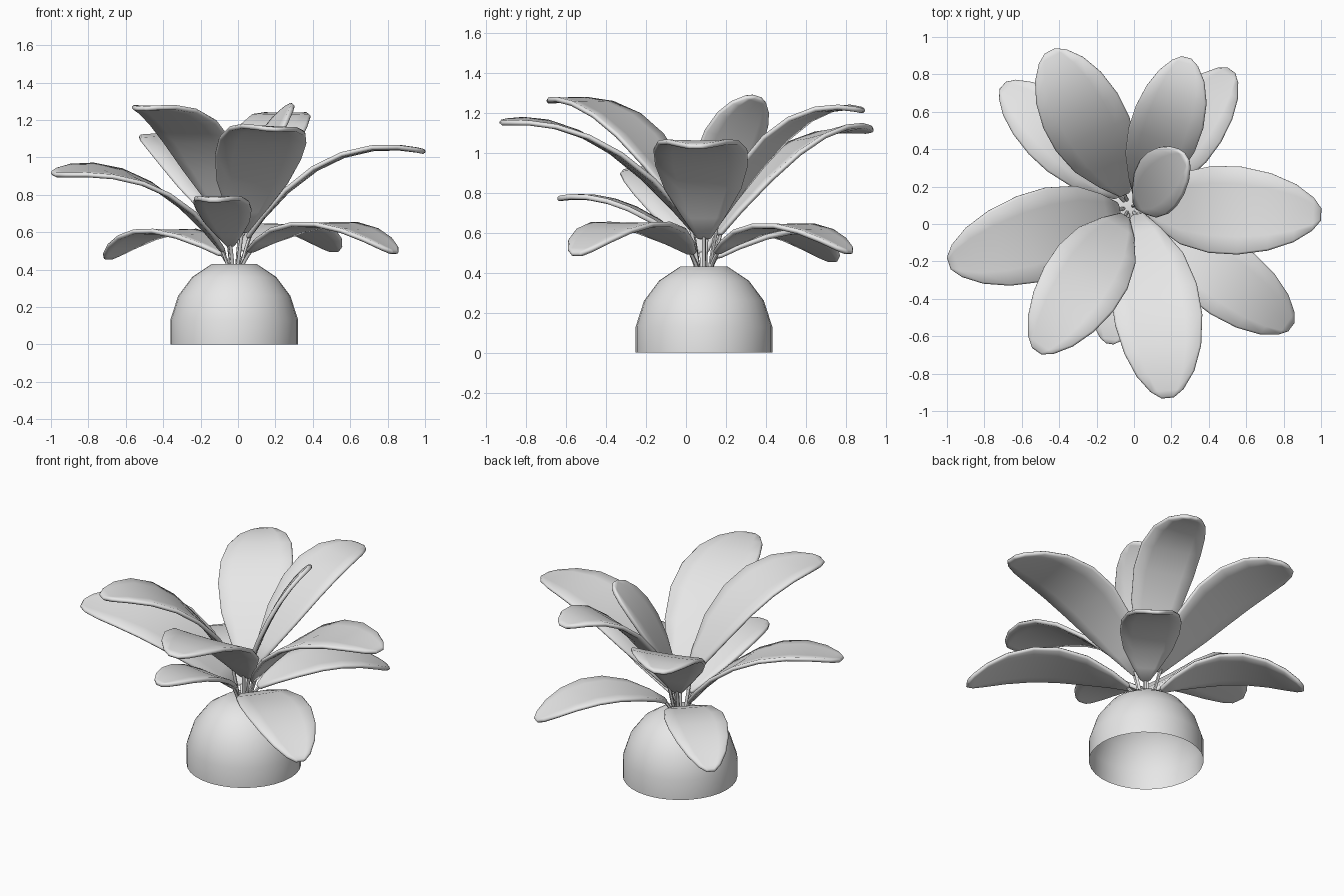
import bpy, bmesh, math
from mathutils import Vector

cube = bpy.data.objects.get("Cube")
if cube:
    bpy.data.objects.remove(cube, do_unlink=True)

grey = bpy.data.materials.new("light_grey")
grey.use_nodes = True
grey.diffuse_color = (0.8, 0.8, 0.8, 1)
grey.node_tree.nodes["Principled BSDF"].inputs["Base Color"].default_value = (0.8, 0.8, 0.8, 1)

CENTRE = Vector((-0.02, 0.09, 0.42))
UP = Vector((0, 0, 1))


def finish(name, bm, angle):
    """Turn a bmesh into a named, smooth-shaded object."""
    mesh = bpy.data.meshes.new(name)
    bm.to_mesh(mesh)
    bm.free()
    mesh.materials.append(grey)
    obj = bpy.data.objects.new(name, mesh)
    bpy.context.collection.objects.link(obj)
    bpy.ops.object.select_all(action="DESELECT")
    obj.select_set(True)
    bpy.context.view_layer.objects.active = obj
    bpy.ops.object.shade_smooth_by_angle(angle=math.radians(angle))
    return obj


def bezier(a, b, c, t):
    return a * (1 - t) ** 2 + b * 2 * t * (1 - t) + c * t * t


def loft(bm, rings, closed):
    """Bridge rows of points with quads."""
    rows = [[bm.verts.new(p) for p in ring] for ring in rings]
    for low, high in zip(rows, rows[1:]):
        count = len(low)
        for i in range(count if closed else count - 1):
            j = (i + 1) % count
            bm.faces.new((low[i], low[j], high[j], high[i]))
    return rows


# Domed pot, open underneath, with a small flat top
def make_pot(sides=32):
    profile = [(0.342, 0), (0.342, 0.13), (0.3, 0.26), (0.225, 0.36), (0.12, 0.43)]
    rings = [[(CENTRE.x + r * math.cos(math.tau * i / sides),
               CENTRE.y + r * math.sin(math.tau * i / sides), z) for i in range(sides)]
             for r, z in profile]
    bm = bmesh.new()
    rows = loft(bm, rings, True)
    bm.faces.new(rows[-1])
    finish("pot", bm, 35)


# Width of the blade along its length: (position, share of half width)
OUTLINE = [(0, 0.14), (0.1, 0.46), (0.25, 0.82), (0.42, 0.99), (0.58, 1),
           (0.74, 0.88), (0.87, 0.66), (0.96, 0.38), (1, 0.14)]


def make_leaf(name, base, bend, tip, half, roll, cup=0.03):
    a, b, c = Vector(base), Vector(bend), Vector(tip)
    rings = []
    for t, share in OUTLINE:
        tangent = ((b - a) * (1 - t) + (c - b) * t).normalized()
        level = tangent.cross(UP).normalized()
        side = level * math.cos(roll) + level.cross(tangent) * math.sin(roll)
        normal = side.cross(tangent)
        mid = bezier(a, b, c, t)
        w = half * share
        rings.append([mid + side * w * u + normal * cup * w * (u * u - 0.4)
                      for u in (-1, -0.6, 0, 0.6, 1)])
    bm = bmesh.new()
    loft(bm, rings, False)
    bmesh.ops.recalc_face_normals(bm, faces=bm.faces)
    leaf = finish(name, bm, 60)
    shell = leaf.modifiers.new("thickness", "SOLIDIFY")
    shell.thickness = 0.026
    shell.offset = 0
    rim = leaf.modifiers.new("soft_rim", "BEVEL")
    rim.width = 0.009
    rim.limit_method = "ANGLE"
    rim.angle_limit = math.radians(50)


# Thin stalk from the pot top into the blade
def make_stem(name, base, bend, radius=0.01, sides=6):
    end = Vector(base) + (Vector(bend) - Vector(base)) * 0.06
    start = CENTRE + Vector((end.x - CENTRE.x, end.y - CENTRE.y, 0)) * 0.4
    middle = (start + end) / 2 + UP * 0.02
    side = (end - start).cross(Vector((0.3, 1, 0))).normalized()
    other = side.cross(end - start).normalized()
    rings = []
    for k in range(5):
        p = bezier(start, middle, end, k / 4)
        rings.append([p + radius * (side * math.cos(math.tau * i / sides)
                                    + other * math.sin(math.tau * i / sides))
                      for i in range(sides)])
    bm = bmesh.new()
    rows = loft(bm, rings, True)
    bm.faces.new(rows[-1])
    bm.faces.new(rows[0][::-1])
    bmesh.ops.recalc_face_normals(bm, faces=bm.faces)
    finish(name, bm, 60)


# Each leaf: base, bend and tip of its spine, half width, roll about the spine
LEAVES = {
    "left": ((0.05, 0.09, 0.57), (0.45, 0.08, 1.16), (1.0, 0.05, 1.03), 0.235, 0),
    "right": ((-0.08, 0.08, 0.5), (-0.45, -0.05, 1.02), (-0.99, -0.21, 0.91), 0.24, 0.16),
    "front": ((0.02, 0.05, 0.6), (0.14, -0.43, 1.22), (0.18, -0.93, 1.15), 0.235, 0.06),
    "front_right_high": ((-0.05, 0.04, 0.64), (-0.23, -0.26, 1.33), (-0.52, -0.68, 1.26), 0.22, 0),
    "back_right_high": ((-0.05, 0.16, 0.59), (-0.26, 0.55, 1.2), (-0.45, 0.925, 1.11), 0.22, 0.1),
    "back_left_high": ((0.02, 0.14, 0.63), (0.19, 0.51, 1.33), (0.28, 0.89, 1.21), 0.19, 0),
    "top": ((0.01, 0.1, 0.64), (0.12, 0.21, 1.1), (0.28, 0.36, 1.28), 0.165, 0.35),
    "back_right_low": ((-0.08, 0.15, 0.48), (-0.39, 0.47, 0.74), (-0.7, 0.74, 0.46), 0.18, 0),
    "back_left_low": ((0.04, 0.15, 0.5), (0.28, 0.49, 0.77), (0.52, 0.82, 0.5), 0.18, 0),
    "front_left_low": ((0.06, 0.03, 0.5), (0.48, -0.29, 0.79), (0.84, -0.55, 0.49), 0.2, 0),
    "front_low": ((-0.04, 0.02, 0.53), (-0.08, -0.34, 0.83), (-0.13, -0.64, 0.77), 0.15, 0),
}

make_pot()
for place, (base, bend, tip, half, roll) in LEAVES.items():
    make_leaf("leaf_" + place, base, bend, tip, half, roll)
    make_stem("stem_" + place, base, bend)
